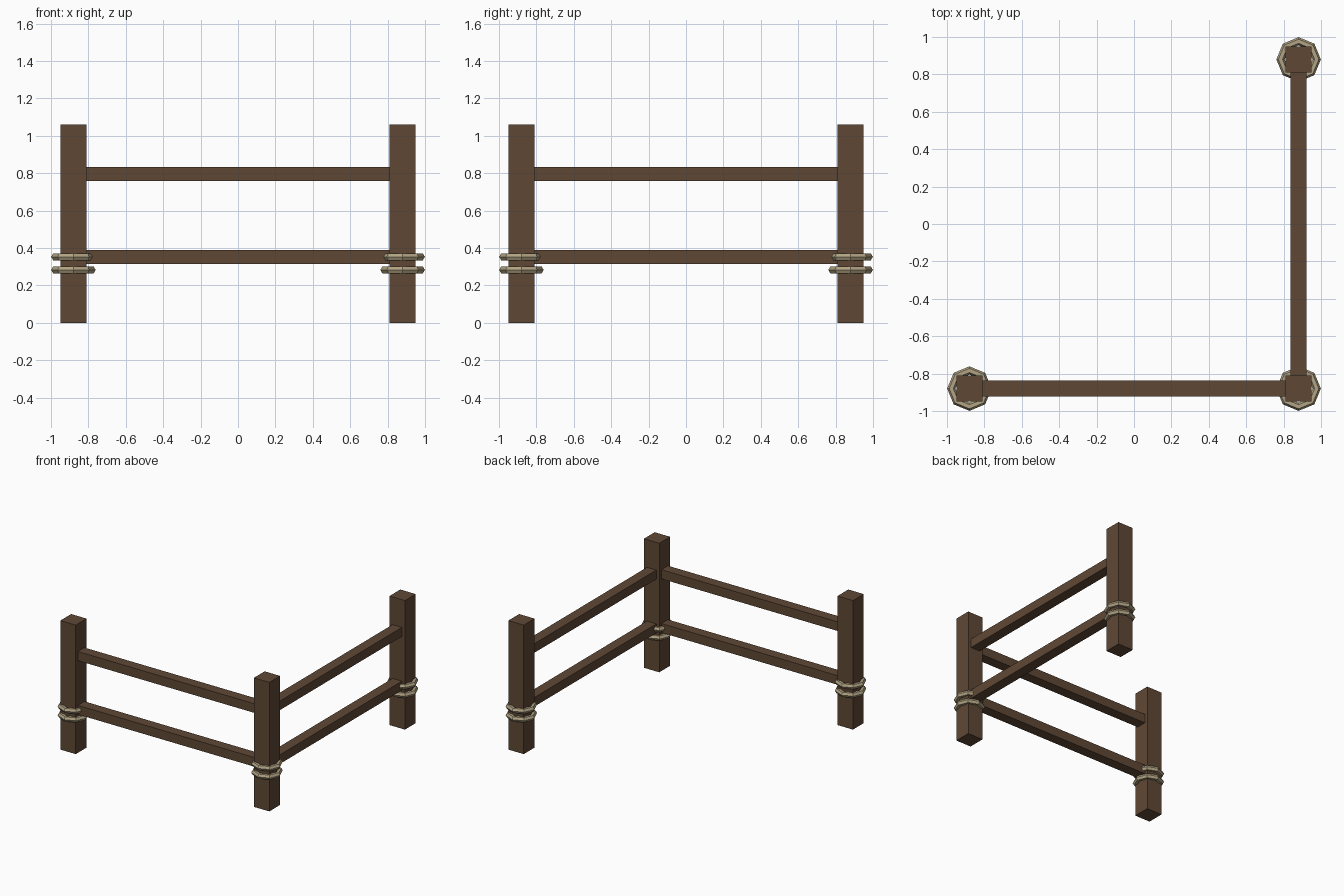
import bpy
from math import radians
from mathutils import Vector

if "Cube" in bpy.data.objects:
    bpy.data.objects.remove(bpy.data.objects["Cube"], do_unlink=True)


def material(name, rgb):
    mat = bpy.data.materials.new(name)
    mat.use_nodes = True
    color = (*rgb, 1)
    mat.diffuse_color = color
    mat.node_tree.nodes["Principled BSDF"].inputs["Base Color"].default_value = color
    return mat


wood = material("brown_wood", (0.115, 0.064, 0.036))
rope = material("tan_rope", (0.45, 0.37, 0.23))


def finish(name, mat):
    obj = bpy.context.object
    obj.name = name
    obj.data.materials.append(mat)
    return obj


def box(name, center, size):
    bpy.ops.mesh.primitive_cube_add(size=1, location=center)
    obj = finish(name, wood)
    obj.scale = size
    bpy.ops.object.transform_apply(location=False, rotation=False, scale=True)


SPAN = 0.88
POST = 0.14
HEIGHT = 1.06
posts = {
    "right": Vector((-SPAN, -SPAN, 0)),
    "corner": Vector((SPAN, -SPAN, 0)),
    "back": Vector((SPAN, SPAN, 0)),
}

# Square posts, each bound with two rope rings
for name, base in posts.items():
    box(f"{name}_post", base + Vector((0, 0, HEIGHT / 2)), (POST, POST, HEIGHT))
    for level, z in (("lower", 0.283), ("upper", 0.353)):
        bpy.ops.mesh.primitive_torus_add(
            major_segments=8, minor_segments=6, major_radius=0.097,
            minor_radius=0.022, location=base + Vector((0, 0, z)))
        finish(f"{name}_{level}_rope", rope)

# Two rails along the front and two along the left side
LENGTH = 2 * SPAN - POST + 0.02
for level, z in (("lower", 0.353), ("upper", 0.795)):
    box(f"front_{level}_rail", (0, -SPAN, z), (LENGTH, 0.085, 0.075))
    box(f"side_{level}_rail", (SPAN, 0, z), (0.085, LENGTH, 0.075))
